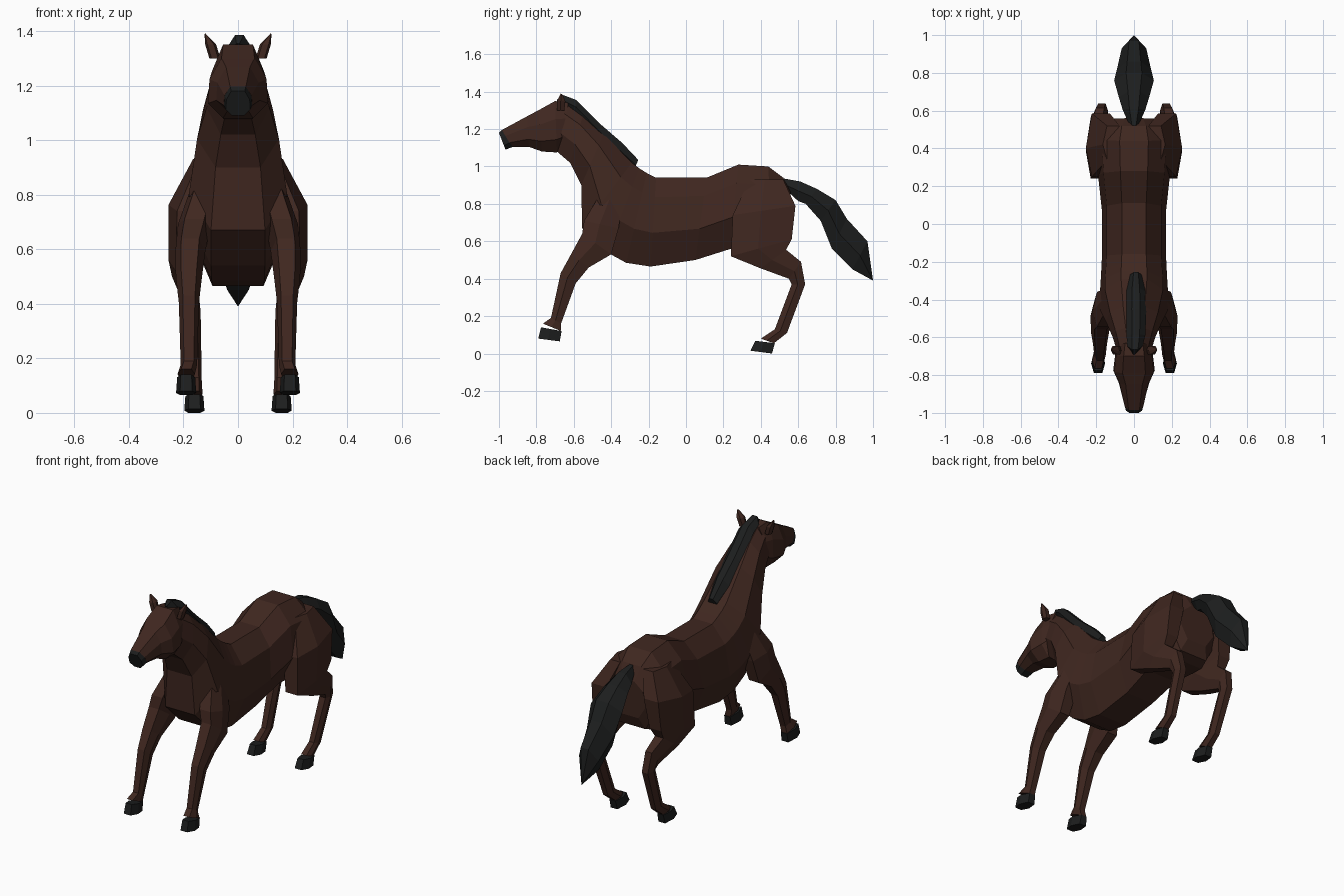
import bpy, bmesh


def material(name, rgb):
    m = bpy.data.materials.new(name)
    m.diffuse_color = (*rgb, 1)
    return m


COAT = material("dark_bay", (0.05, 0.02, 0.014))
BLACK = material("black_hair", (0.012, 0.013, 0.013))

# Half cross-sections: (fraction from edge A to edge B, width factor)
BARREL = [(0, .38), (.22, .85), (.62, 1), (1, .55)]
HEAD = [(0, .55), (.35, .95), (.75, 1), (1, .5)]
LIMB = [(0, .6), (.45, 1), (1, .6)]
TUFT = [(0, .4), (.5, 1), (1, .6)]


def loft(name, rings, section, mat, side=1):
    """Skin rings (yA, zA, yB, zB, x centre, half width) with flat faces."""
    bm = bmesh.new()
    loops = []
    for ya, za, yb, zb, xc, w in rings:
        def point(t, f, s):
            return bm.verts.new((side * (xc + s * f * w),
                                 ya + (yb - ya) * t, za + (zb - za) * t))
        loops.append([point(t, f, 1) for t, f in section] +
                     [point(t, f, -1) for t, f in reversed(section)])
    n = len(loops[0])
    for a, b in zip(loops, loops[1:]):
        for i in range(n):
            j = (i + 1) % n
            bm.faces.new((a[i], a[j], b[j], b[i]))
    bm.faces.new(loops[0])
    bm.faces.new(loops[-1])
    bmesh.ops.remove_doubles(bm, verts=bm.verts, dist=0.002)
    bmesh.ops.recalc_face_normals(bm, faces=bm.faces)
    me = bpy.data.meshes.new(name)
    bm.to_mesh(me)
    bm.free()
    me.materials.append(mat)
    ob = bpy.data.objects.new(name, me)
    bpy.context.collection.objects.link(ob)
    return ob


# Torso and neck, swept from rump to poll
loft("torso_and_neck", [
    (.56, .86, .55, .64, 0, .12),
    (.52, .94, .52, .57, 0, .17),
    (.44, 1.0, .46, .55, 0, .20),
    (.28, 1.01, .24, .56, 0, .19),
    (.11, .94, .05, .50, 0, .17),
    (-.16, .94, -.19, .465, 0, .17),
    (-.21, .965, -.32, .485, 0, .175),
    (-.25, .99, -.42, .54, 0, .18),
    (-.29, 1.02, -.555, .67, 0, .18),
    (-.44, 1.175, -.56, .90, 0, .15),
    (-.55, 1.28, -.62, 1.02, 0, .115),
    (-.64, 1.34, -.69, 1.08, 0, .09)], BARREL, COAT)

# Head and dark muzzle
loft("head", [
    (-.63, 1.34, -.66, 1.10, 0, .085),
    (-.70, 1.35, -.69, 1.075, 0, .10),
    (-.79, 1.30, -.77, 1.08, 0, .11),
    (-.85, 1.268, -.84, 1.105, 0, .08),
    (-.985, 1.195, -.93, 1.105, 0, .052)], HEAD, COAT)
loft("muzzle", [
    (-.985, 1.196, -.925, 1.105, 0, .052),
    (-1.0, 1.18, -.965, 1.09, 0, .045)], HEAD, BLACK)

# Mane along the crest
loft("mane", [
    (-.69, 1.355, -.66, 1.31, 0, .015),
    (-.665, 1.385, -.63, 1.31, .005, .04),
    (-.585, 1.355, -.59, 1.28, .01, .05),
    (-.45, 1.22, -.48, 1.16, .01, .055),
    (-.34, 1.125, -.37, 1.05, .01, .05),
    (-.255, 1.035, -.28, .98, .01, .03)], TUFT, BLACK)

# Tail
loft("tail", [
    (.50, .94, .53, .88, 0, .02),
    (.61, .92, .60, .815, 0, .06),
    (.70, .88, .64, .80, 0, .08),
    (.80, .82, .72, .71, 0, .105),
    (.86, .72, .78, .56, 0, .09),
    (.97, .60, .89, .45, 0, .065),
    (1.0, .39, 1.0, .39, 0, 0)], TUFT, BLACK)

# Paired parts
for side, tag in ((1, "left"), (-1, "right")):
    loft("ear_" + tag, [
        (-.69, 1.30, -.65, 1.30, .085, .02),
        (-.69, 1.35, -.645, 1.35, .10, .02),
        (-.67, 1.39, -.66, 1.385, .12, .003)], LIMB, COAT, side)

    loft("front_leg_" + tag, [
        (-.46, .85, -.34, .81, .12, .05),
        (-.545, .71, -.36, .67, .16, .06),
        (-.555, .64, -.40, .53, .175, .055),
        (-.615, .53, -.52, .46, .18, .048),
        (-.67, .43, -.59, .375, .18, .037),
        (-.722, .19, -.668, .16, .18, .03),
        (-.765, .16, -.668, .12, .19, .032)], LIMB, COAT, side)
    loft("front_hoof_" + tag, [
        (-.775, .14, -.665, .12, .19, .033),
        (-.79, .08, -.675, .065, .19, .037)], LIMB, BLACK, side)

    loft("hind_leg_" + tag, [
        (.34, .93, .52, .93, .11, .055),
        (.25, .74, .585, .79, .175, .08),
        (.24, .52, .565, .61, .19, .065),
        (.40, .455, .535, .555, .195, .047),
        (.55, .40, .615, .49, .18, .036),
        (.565, .37, .637, .37, .17, .033),
        (.475, .13, .54, .11, .16, .027),
        (.40, .08, .47, .055, .16, .03)], LIMB, COAT, side)
    loft("hind_hoof_" + tag, [
        (.37, .068, .475, .055, .16, .033),
        (.345, .015, .46, 0, .16, .037)], LIMB, BLACK, side)
